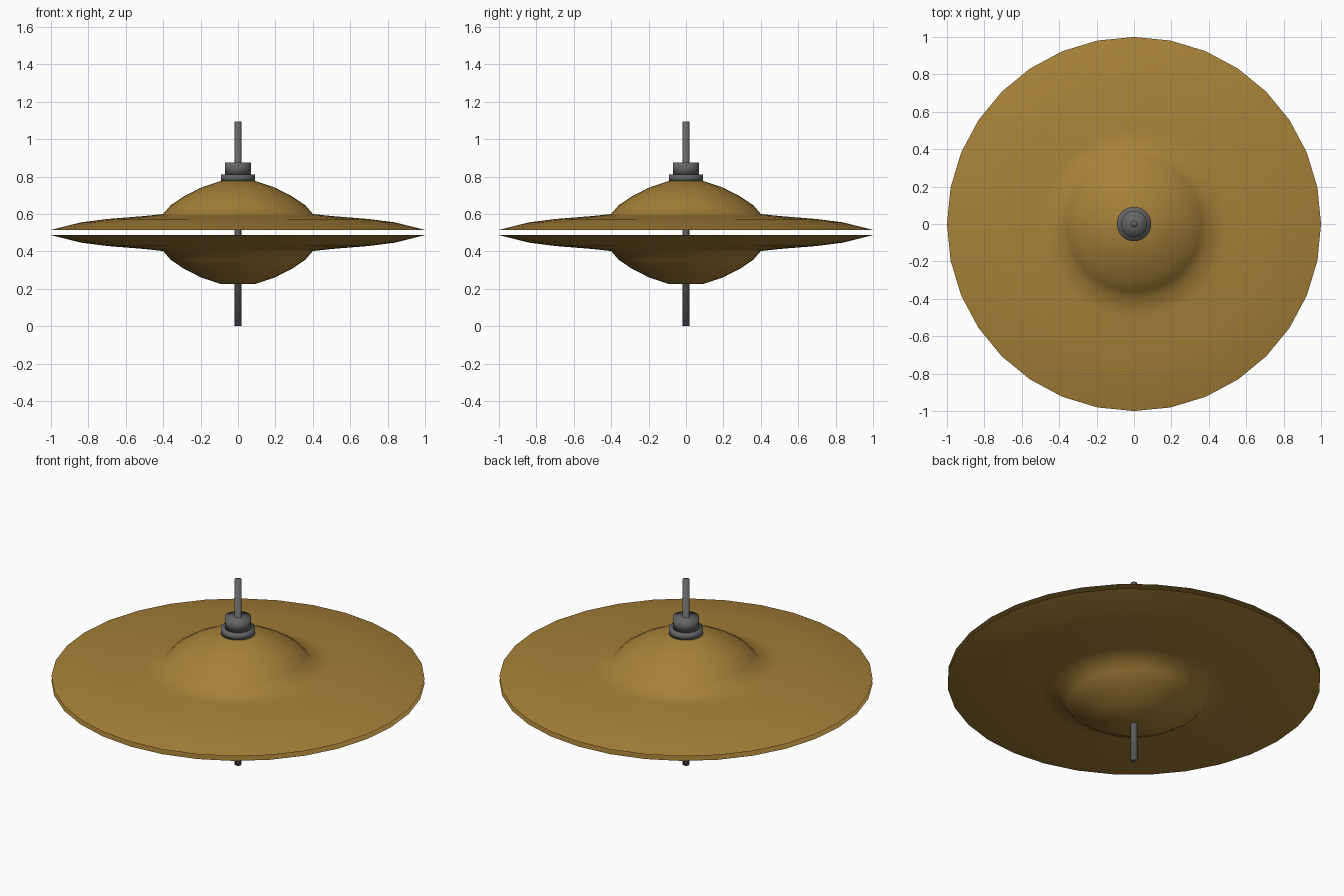
import bpy, bmesh, math

if "Cube" in bpy.data.objects:
    bpy.data.objects.remove(bpy.data.objects["Cube"])


def material(name, color):
    m = bpy.data.materials.new(name)
    m.diffuse_color = color
    m.use_nodes = True
    m.node_tree.nodes["Principled BSDF"].inputs["Base Color"].default_value = m.diffuse_color
    return m


brass = material("brass", (0.385, 0.22, 0.04, 1))
steel = material("dark_steel", (0.13, 0.13, 0.135, 1))


def lathe(name, profile, sides, mat, angle):
    """Spin a list of (radius, z) points around the z axis."""
    bm = bmesh.new()
    rings = []
    for r, z in profile:
        if r == 0:
            rings.append([bm.verts.new((0, 0, z))] * sides)
        else:
            rings.append([bm.verts.new((r * math.cos(2 * math.pi * i / sides),
                                        r * math.sin(2 * math.pi * i / sides), z))
                          for i in range(sides)])
    for a, b in zip(rings, rings[1:]):
        for i in range(sides):
            j = (i + 1) % sides
            bm.faces.new(list(dict.fromkeys((a[i], a[j], b[j], b[i]))))
    bmesh.ops.remove_doubles(bm, verts=bm.verts, dist=0.0001)
    bmesh.ops.recalc_face_normals(bm, faces=bm.faces)
    mesh = bpy.data.meshes.new(name)
    bm.to_mesh(mesh)
    bm.free()
    obj = bpy.data.objects.new(name, mesh)
    bpy.context.collection.objects.link(obj)
    mesh.materials.append(mat)
    bpy.ops.object.select_all(action='DESELECT')
    obj.select_set(True)
    bpy.context.view_layer.objects.active = obj
    bpy.ops.object.shade_smooth_by_angle(angle=math.radians(angle))
    return obj


def cylinder(name, radius, z0, z1, sides):
    # Smoothed over its rims, which gives the soft shading of the hardware
    return lathe(name, [(0, z0), (radius, z0), (radius, z1), (0, z1)], sides, steel, 120)


# Cymbal bow and bell: (radius, height above the rim plane)
outer = [(0.018, 0.262), (0.09, 0.262), (0.20, 0.225), (0.29, 0.179), (0.36, 0.132),
         (0.40, 0.085), (0.50, 0.074), (0.70, 0.058), (0.84, 0.04), (1.0, 0.0)]
# Thin hollow shell tapering to a sharp rim
inner = [(r, h - 0.006) for r, h in reversed(outer[:-1])]
shell = outer + inner + outer[:1]

lathe("top_cymbal", [(r, 0.515 + h) for r, h in shell], 32, brass, 65)
lathe("bottom_cymbal", [(r, 0.487 - h) for r, h in shell], 32, brass, 65)

# Centre rod and clutch on top
cylinder("rod", 0.018, 0.0, 1.095, 12)
cylinder("clutch_washer", 0.092, 0.777, 0.81, 24)
cylinder("clutch_body", 0.07, 0.81, 0.875, 24)
